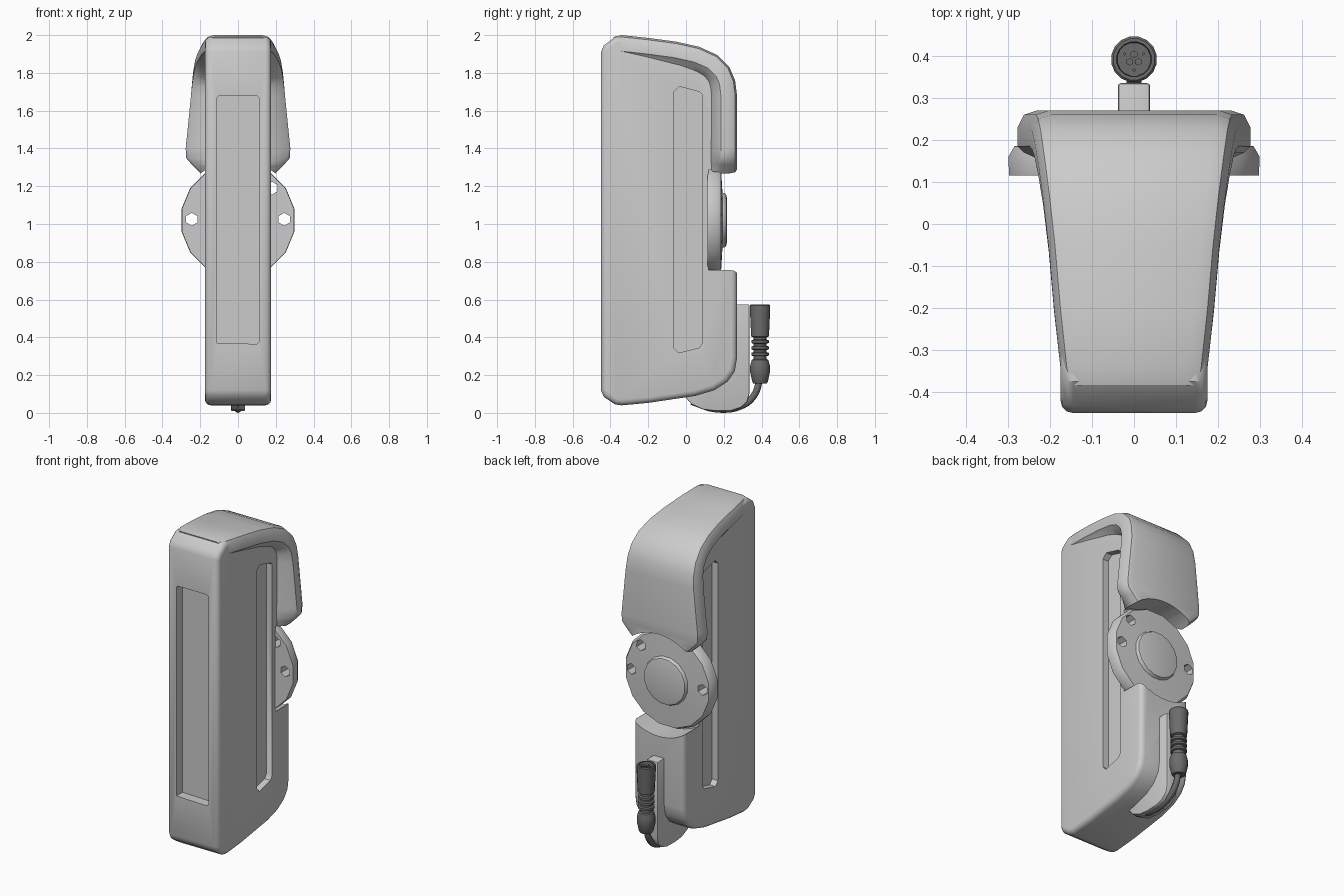
import bpy, bmesh, math
from mathutils import Vector

cube = bpy.data.objects.get("Cube")
if cube:
    bpy.data.objects.remove(cube, do_unlink=True)


def material(name, value):
    m = bpy.data.materials.new(name)
    m.use_nodes = True
    m.diffuse_color = (value, value, value, 1)
    m.node_tree.nodes["Principled BSDF"].inputs["Base Color"].default_value = (value, value, value, 1)
    return m


shell = material("light grey", 0.6)
rubber = material("dark grey", 0.15)


def skin(name, rings, mat, cap=True):
    """Join a row of closed rings of points into one solid."""
    bm = bmesh.new()
    rows = [[bm.verts.new(p) for p in ring] for ring in rings]
    n = len(rows[0])
    for a, b in zip(rows, rows[1:]):
        for i in range(n):
            j = (i + 1) % n
            bm.faces.new((a[i], a[j], b[j], b[i]))
    if cap:
        bm.faces.new(rows[0])
        bm.faces.new(rows[-1])
    bmesh.ops.recalc_face_normals(bm, faces=bm.faces)
    me = bpy.data.meshes.new(name)
    bm.to_mesh(me)
    bm.free()
    ob = bpy.data.objects.new(name, me)
    me.materials.append(mat)
    bpy.context.collection.objects.link(ob)
    return ob


def extrude(name, pts, axis, lo, hi, mat=shell):
    """Extrude a side outline (y, z) along x, or a front outline (x, z) along y."""
    place = (lambda u, v, a: (a, u, v)) if axis == "x" else (lambda u, v, a: (u, a, v))
    return skin(name, [[place(u, v, a) for u, v in pts] for a in (lo, hi)], mat)


def lathe(name, profile, sides, axis, centre, mat=shell):
    """Turn (radius, height) points around the z or y axis through centre."""
    rings = []
    for r, h in profile:
        ring = []
        for i in range(sides):
            t = math.tau * (i + 0.5) / sides
            c, s = r * math.cos(t), r * math.sin(t)
            ring.append(Vector(centre) + Vector((c, s, h) if axis == "z" else (c, h, s)))
        rings.append(ring)
    return skin(name, rings, mat)


def finish(ob, bevel=0, segments=3, cutters=(), angle=35):
    """Bevel, cut, bake the modifiers, then shade smooth with sharp edges."""
    if bevel:
        b = ob.modifiers.new("bevel", "BEVEL")
        b.width, b.segments, b.limit_method = bevel, segments, "ANGLE"
        b.angle_limit = math.radians(50)
    for c in cutters:
        m = ob.modifiers.new("cut", "BOOLEAN")
        m.operation, m.object, m.solver = "DIFFERENCE", c, "EXACT"
    dg = bpy.context.evaluated_depsgraph_get()
    me = bpy.data.meshes.new_from_object(ob.evaluated_get(dg))
    ob.modifiers.clear()
    ob.data = me
    bpy.ops.object.select_all(action="DESELECT")
    ob.select_set(True)
    bpy.context.view_layer.objects.active = ob
    bpy.ops.object.shade_smooth_by_angle(angle=math.radians(angle))


def cutter(ob):
    ob.hide_render = True
    helpers.append(ob)
    return ob


helpers = []
HUB_Z = 1.02

# Cutters: round seat for the disc, front window, side grooves
seat_cut = cutter(lathe("seat_cutter", [(0.318, 0.12), (0.318, 0.5)], 40, "y", (0, 0, HUB_Z)))
window_cut = cutter(extrude("window_cutter", [(-0.11, 0.37), (0.1, 0.365), (0.11, 0.375), (0.11, 1.67),
                                              (0.1, 1.68), (-0.1, 1.68), (-0.11, 1.67)], "y", -0.6, -0.39))
groove = [(-0.065, 0.345), (-0.04, 0.318), (0.07, 0.345), (0.087, 0.37),
          (0.087, 1.685), (0.07, 1.7), (-0.035, 1.728), (-0.065, 1.7)]
groove_cuts = [cutter(extrude("groove_cutter", groove, "x", s * 0.135, s * 0.4)) for s in (-1, 1)]

# Main body
outline = [(-0.45, 0.12), (-0.435, 0.085), (-0.375, 0.045), (-0.34, 0.04), (-0.2, 0.053), (0.05, 0.09),
           (0.15, 0.12), (0.22, 0.165), (0.258, 0.22), (0.27, 0.29), (0.27, 1.0), (0.258, 1.05),
           (0.258, 1.68), (0.235, 1.78), (0.165, 1.87), (0.05, 1.928), (-0.2, 1.972), (-0.34, 1.99),
           (-0.375, 1.99), (-0.435, 1.945), (-0.45, 1.91)]
body = extrude("body", outline, "x", -0.175, 0.175)
finish(body, 0.03, 3, [seat_cut, window_cut] + groove_cuts)

# Flared hood: a band that widens as it wraps over the top and down the back
path = [(-0.385, 1.99, 0.168), (-0.34, 2.0, 0.175), (-0.2, 1.985, 0.19), (-0.05, 1.965, 0.203),
        (0.07, 1.938, 0.216), (0.165, 1.895, 0.228), (0.23, 1.83, 0.237), (0.26, 1.76, 0.243),
        (0.27, 1.68, 0.249), (0.27, 1.4, 0.277), (0.27, 1.35, 0.275), (0.27, 1.315, 0.245), (0.27, 1.25, 0.18)]
rings = []
for i, (y, z, w) in enumerate(path):
    a, b = path[max(i - 1, 0)], path[min(i + 1, len(path) - 1)]
    d = Vector((b[0] - a[0], b[1] - a[1])).normalized()
    inward = Vector((d.y, -d.x))
    half = [(w - 0.045, 0), (w - 0.015, 0.01), (w, 0.04), (w, 0.085), (w - 0.015, 0.1), (0.15, 0.15)]
    section = half + [(-x, t) for x, t in reversed(half)]
    rings.append([(x, y + inward.x * t, z + inward.y * t) for x, t in section])
hood = skin("hood", rings, shell)
finish(hood, cutters=[seat_cut], angle=40)

# Mounting disc with a raised hub and three bolt holes
disc = lathe("mounting_disc", [(0.303, 0.115), (0.305, 0.16), (0.29, 0.185), (0.15, 0.193),
                               (0.142, 0.212), (0.125, 0.216)], 16, "y", (0, 0, HUB_Z))
holes = [cutter(lathe("bolt_cutter", [(0.034, 0), (0.034, 0.4)], 6, "y", (x, 0, z)))
         for x, z in ((0.245, 1.025), (-0.245, 1.025), (0.18, 1.19))]
finish(disc, cutters=holes)

# Cable bracket under the back
bracket = extrude("cable_bracket", [(0.0, 0.575), (0.0, 0.08), (0.03, 0.045), (0.09, 0.018), (0.16, 0.01),
                                    (0.24, 0.012), (0.29, 0.028), (0.325, 0.06), (0.335, 0.1),
                                    (0.335, 0.575)], "x", -0.038, 0.038)
finish(bracket, 0.006, 2)

# Cable
curve = bpy.data.curves.new("cable", "CURVE")
curve.dimensions = "3D"
curve.bevel_depth, curve.bevel_resolution, curve.resolution_u = 0.018, 2, 4
spline = curve.splines.new("BEZIER")
points = [(0.03, 0.06), (0.16, 0.02), (0.3, 0.04), (0.365, 0.1), (0.39, 0.18)]
spline.bezier_points.add(len(points) - 1)
for p, (y, z) in zip(spline.bezier_points, points):
    p.co = (0, y, z)
    p.handle_left_type = p.handle_right_type = "AUTO"
curve.materials.append(rubber)
bpy.context.collection.objects.link(bpy.data.objects.new("cable", curve))

# Plug with ribbed neck and hollow socket
PLUG = (0, 0.392, 0)
plug_profile = [(0.036, 0.155), (0.042, 0.165), (0.053, 0.215), (0.053, 0.25), (0.045, 0.28), (0.036, 0.285)]
for k in range(3):
    z = 0.3 + 0.033 * k
    plug_profile += [(0.036, z), (0.047, z + 0.004), (0.047, z + 0.018), (0.036, z + 0.022)]
plug_profile += [(0.036, 0.4), (0.048, 0.405), (0.055, 0.55), (0.055, 0.568), (0.05, 0.573),
                 (0.042, 0.573), (0.04, 0.545)]
finish(lathe("plug", plug_profile, 16, "z", PLUG, rubber))

# Three contact blades and pins inside the socket
for k in range(3):
    t = math.tau * k / 3 + math.pi / 2
    for name, r, dist, turn in (("contact_blade", 0.009, 0.012, 0), ("contact_pin", 0.004, 0.026, math.pi / 3)):
        at = (dist * math.cos(t + turn), PLUG[1] + dist * math.sin(t + turn), 0)
        finish(lathe(name, [(r, 0.54), (r, 0.56)], 6, "z", at, rubber))

# Remove the used cutters
for ob in helpers:
    bpy.data.objects.remove(ob, do_unlink=True)
